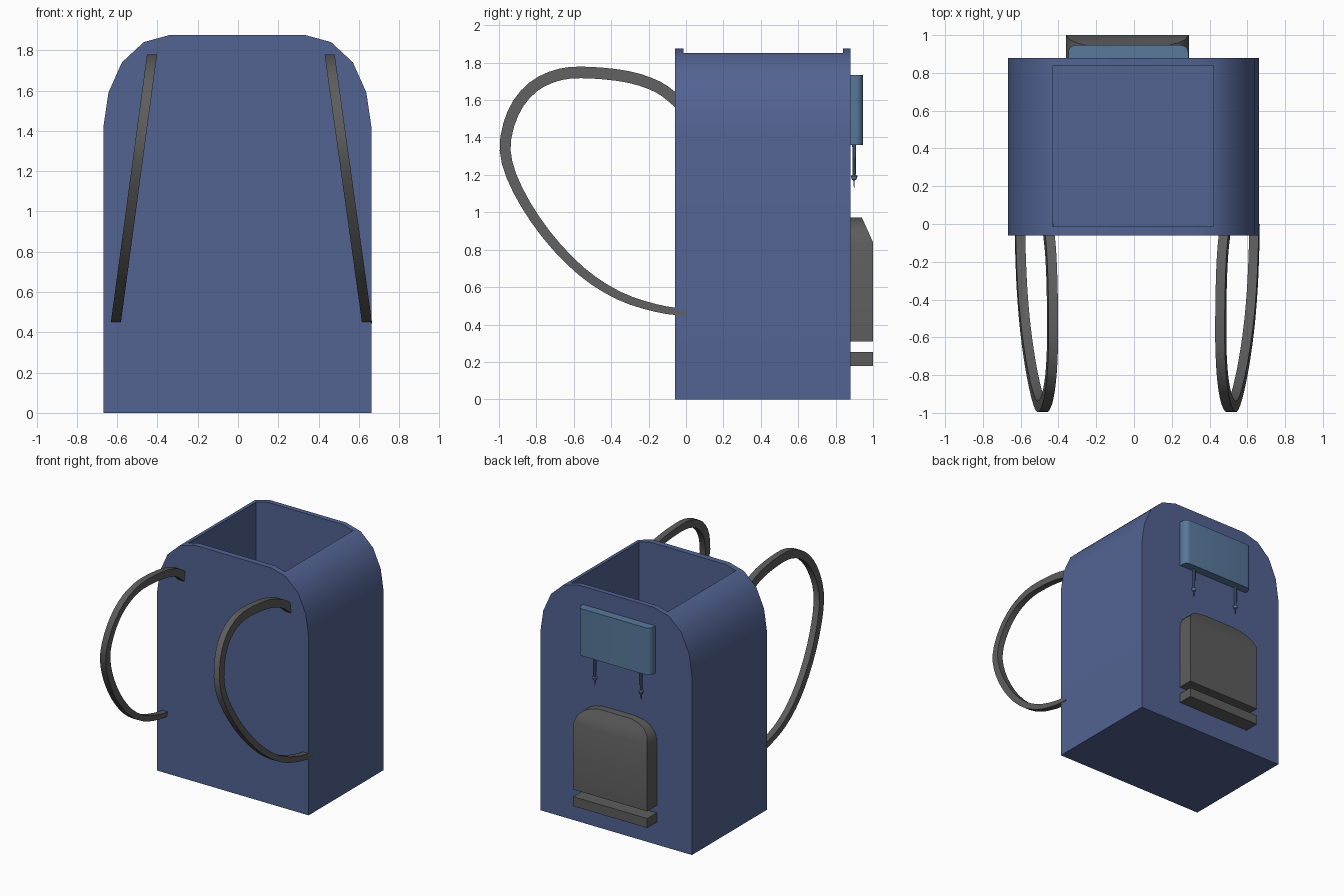
import bpy, bmesh, math
from mathutils import Vector

if "Cube" in bpy.data.objects:
    bpy.data.objects.remove(bpy.data.objects["Cube"])


def material(name, rgb):
    m = bpy.data.materials.new(name)
    m.diffuse_color = (*rgb, 1)
    m.use_nodes = True
    m.node_tree.nodes["Principled BSDF"].inputs["Base Color"].default_value = m.diffuse_color
    return m


BLUE = material("blue_fabric", (0.085, 0.125, 0.29))
GREY = material("dark_grey", (0.11, 0.11, 0.11))
STEEL = material("light_blue", (0.10, 0.19, 0.33))


def finish(name, bm, mat, smooth=True):
    bmesh.ops.recalc_face_normals(bm, faces=bm.faces)
    mesh = bpy.data.meshes.new(name)
    bm.to_mesh(mesh)
    bm.free()
    ob = bpy.data.objects.new(name, mesh)
    bpy.context.collection.objects.link(ob)
    mesh.materials.append(mat)
    if smooth:
        shade(ob)
    return ob


def shade(ob):
    bpy.ops.object.select_all(action='DESELECT')
    ob.select_set(True)
    bpy.context.view_layer.objects.active = ob
    bpy.ops.object.shade_smooth_by_angle(angle=math.radians(32))


def prism(bm, low, high):
    """Join two matching outlines into a closed solid."""
    a = [bm.verts.new(p) for p in low]
    b = [bm.verts.new(p) for p in high]
    n = len(a)
    for i in range(n):
        j = (i + 1) % n
        bm.faces.new((a[i], a[j], b[j], b[i]))
    bm.faces.new(a[::-1])
    return bm.faces.new(b)


def box(bm, x0, x1, y0, y1, z0, z1):
    c = [(x0, y0), (x1, y0), (x1, y1), (x0, y1)]
    prism(bm, [(x, y, z0) for x, y in c], [(x, y, z1) for x, y in c])


def mirrored(half, cx=0):
    """Right half outline, bottom to top, completed on the left."""
    return [(cx + x, z) for x, z in half] + [(cx - x, z) for x, z in half[::-1]]


# Bag body: arched profile with a box-shaped opening cut from the top
arch = mirrored([(0.665, 0), (0.665, 1.42), (0.64, 1.59), (0.573, 1.74),
                 (0.465, 1.84), (0.335, 1.876)], -0.003)
bm = bmesh.new()
prism(bm, [(x, -0.06, z) for x, z in arch], [(x, 0.88, z) for x, z in arch])
body = finish("bag_body", bm, BLUE, smooth=False)
bm = bmesh.new()
box(bm, -0.428, 0.422, -0.014, 0.84, 0.05, 2.2)
cutter = finish("opening_cutter", bm, BLUE, smooth=False)
cutter.hide_render = True
mod = body.modifiers.new("opening", 'BOOLEAN')
mod.operation, mod.solver, mod.object = 'DIFFERENCE', 'EXACT', cutter
bpy.context.view_layer.objects.active = body
bpy.ops.object.modifier_apply(modifier=mod.name)
bpy.data.objects.remove(cutter)
shade(body)

# Shoulder straps: flat section swept along a loop, leaning inwards upwards
path = [(0, 0.463), (-0.16, 0.488), (-0.36, 0.555), (-0.56, 0.685),
        (-0.75, 0.885), (-0.9, 1.12), (-0.967, 1.33), (-0.925, 1.53),
        (-0.82, 1.668), (-0.67, 1.738), (-0.5, 1.746), (-0.3, 1.722),
        (-0.15, 1.67), (-0.05, 1.596), (-0.01, 1.555)]


def smooth_path(pts, steps=3):
    p = [Vector(q) for q in pts]
    p = [2 * p[0] - p[1]] + p + [2 * p[-1] - p[-2]]
    out = []
    for i in range(1, len(p) - 2):
        a, b, c, d = p[i - 1:i + 3]
        for s in range(steps):
            t = s / steps
            out.append(0.5 * (2 * b + (c - a) * t + (2 * a - 5 * b + 4 * c - d) * t * t
                              + (3 * b - a - 3 * c + d) * t ** 3))
    return out + [p[-2]]


def strap(name, x_low, x_high):
    line = smooth_path(path)
    bm = bmesh.new()
    rings = []
    for i, p in enumerate(line):
        d = (line[min(i + 1, len(line) - 1)] - line[max(i - 1, 0)]).normalized()
        n = Vector((-d.y, d.x)) * (0.019 + 0.012 * min(1, 2 * i / len(line)))
        ring = []
        for sx, sn in ((-1, -1), (1, -1), (1, 1), (-1, 1)):
            y, z = p + n * sn
            x = x_low + (x_high - x_low) * (z - 0.45) / 1.32 + sx * 0.025
            ring.append(bm.verts.new((x, y, z)))
        rings.append(ring)
    for r, s in zip(rings, rings[1:]):
        for k in range(4):
            m = (k + 1) % 4
            bm.faces.new((r[k], r[m], s[m], s[k]))
    bm.faces.new(rings[0][::-1])
    bm.faces.new(rings[-1])
    finish(name, bm, GREY)


strap("strap_left", -0.606, -0.428)
strap("strap_right", 0.64, 0.456)

# Rear pocket: arched outline whose outer face slopes back above the shoulder
outline = mirrored([(0.325, 0.31), (0.325, 0.84), (0.305, 0.895), (0.265, 0.935),
                    (0.21, 0.96), (0.14, 0.973)], -0.035)
bm = bmesh.new()
front = prism(bm, [(x, 0.87, z) for x, z in outline],
              [(x, 1.0 - max(0, z - 0.84) * 0.45, z) for x, z in outline])
shoulder = [v for v in front.verts if abs(v.co.z - 0.84) < 1e-4]
bmesh.ops.connect_verts(bm, verts=shoulder)
finish("rear_pocket", bm, GREY)

# Strip below the pocket
bm = bmesh.new()
box(bm, -0.36, 0.29, 0.87, 1.0, 0.178, 0.253)
finish("pocket_base_strip", bm, GREY, smooth=False)

# Upper rear panel with rounded vertical edges
half = [(0.318, 0.875), (0.318, 0.905)]
half += [(0.278 + 0.04 * math.cos(a), 0.907 + 0.04 * math.sin(a))
         for a in (math.radians(18 * k) for k in range(1, 6))]
plan = mirrored(half, -0.03)
bm = bmesh.new()
prism(bm, [(x, y, 1.36) for x, y in plan], [(x, y, 1.733) for x, y in plan])
finish("rear_panel", bm, STEEL)

# Hanging pull cords: cord, flared end and thin tip
for name, x in (("pull_cord_left", -0.235), ("pull_cord_right", 0.17)):
    bm = bmesh.new()
    rings = [(1.38, 0.011), (1.20, 0.009), (1.195, 0.019), (1.175, 0.013),
             (1.17, 0.003), (1.13, 0.002)]
    for (z0, r0), (z1, r1) in zip(rings, rings[1:]):
        for k in range(10):
            a, b = (math.tau * q / 10 for q in (k, k + 1))
            bm.faces.new([bm.verts.new((x + r * math.cos(t), 0.899 + r * math.sin(t), z))
                          for t, r, z in ((a, r0, z0), (b, r0, z0), (b, r1, z1), (a, r1, z1))])
    bmesh.ops.remove_doubles(bm, verts=bm.verts, dist=1e-5)
    bmesh.ops.holes_fill(bm, edges=bm.edges, sides=0)
    finish(name, bm, STEEL)
